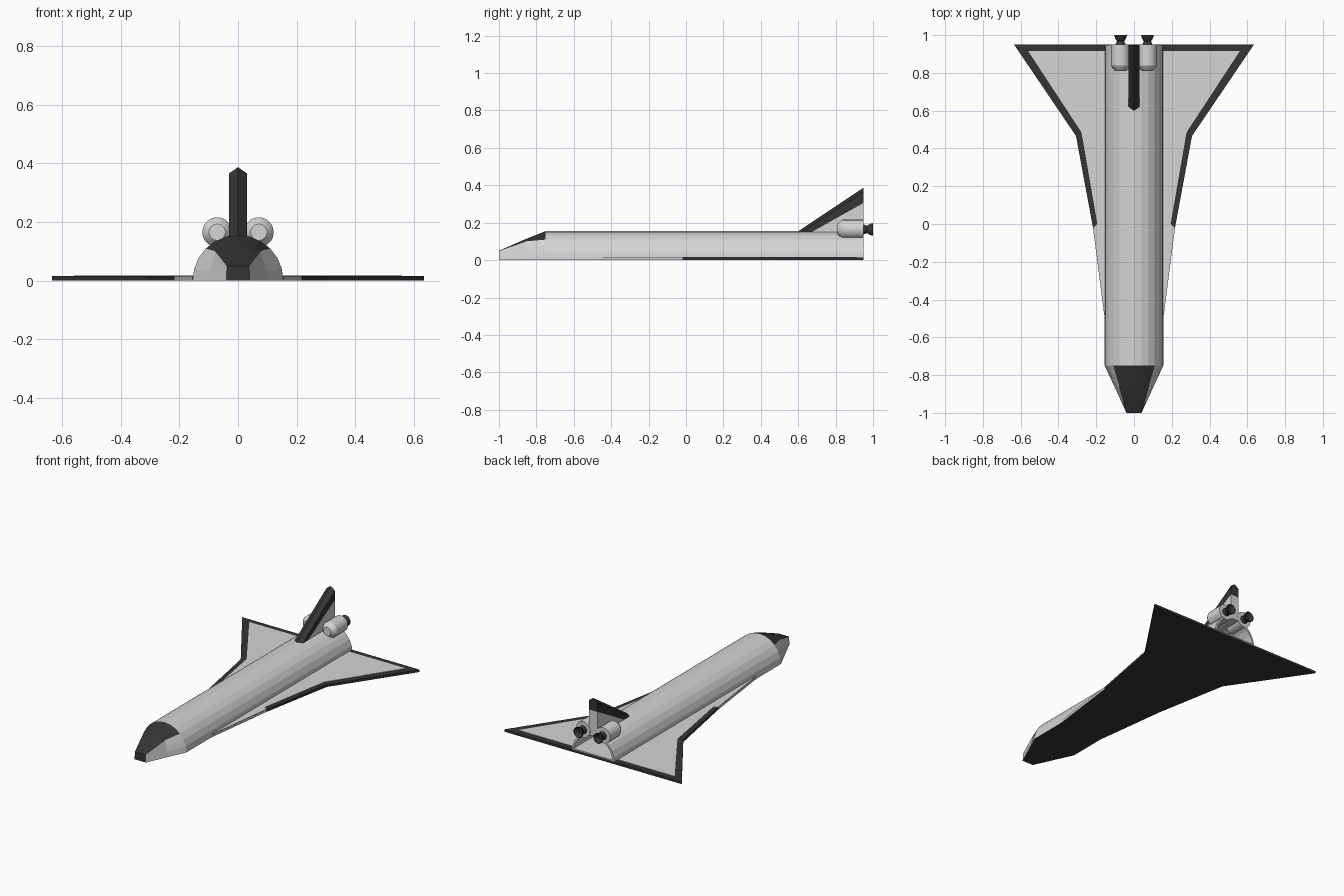
import bpy, bmesh, math

if "Cube" in bpy.data.objects:
    bpy.data.objects.remove(bpy.data.objects["Cube"])

def material(name, v):
    m = bpy.data.materials.new(name)
    m.diffuse_color = (v, v, v, 1)
    m.use_nodes = True
    m.node_tree.nodes["Principled BSDF"].inputs["Base Color"].default_value = m.diffuse_color
    return m

LIGHT, DARK = 0, 1
MATS = [material("light_grey", 0.66), material("charcoal", 0.035)]

def finish(name, bm, smooth=False):
    bmesh.ops.recalc_face_normals(bm, faces=bm.faces[:])
    me = bpy.data.meshes.new(name)
    bm.to_mesh(me)
    bm.free()
    for m in MATS:
        me.materials.append(m)
    if smooth:
        for p in me.polygons:
            p.use_smooth = True
        me.set_sharp_from_angle(angle=math.radians(30))
    ob = bpy.data.objects.new(name, me)
    bpy.context.collection.objects.link(ob)
    return ob

def loft(bm, rings, rule):
    """Join closed rings of points; rule(ring, segment) gives the colour."""
    vs = [[bm.verts.new(p) for p in r] for r in rings]
    n = len(vs[0])
    for k in range(len(vs) - 1):
        for i in range(n):
            j = (i + 1) % n
            f = bm.faces.new((vs[k][i], vs[k][j], vs[k + 1][j], vs[k + 1][i]))
            f.material_index = rule(k, i)
    for k, r in ((-1, vs[0]), (-2, vs[-1])):
        bm.faces.new(r).material_index = rule(k, 0)

def lathe(name, cx, cz, profile, colour, n=20):
    """Turn (y, radius) pairs about an axis along y."""
    bm = bmesh.new()
    rings = [[(cx + r * math.cos(2 * math.pi * i / n), y,
               cz + r * math.sin(2 * math.pi * i / n)) for i in range(n)]
             for y, r in profile]
    loft(bm, rings, lambda k, i: colour)
    return finish(name, bm, True)

# fuselage: half-round hull, hollow at the rear, tapering to a blunt nose
SEG = 12

def dome(y, r, base=0.0):
    return [(r * math.cos(math.pi * i / SEG), y,
             max(base, r * math.sin(math.pi * i / SEG))) for i in range(SEG + 1)]

def nose_ring(y, foot, x, z, crown):
    pts = []
    for i in range(SEG + 1):
        if i <= 3:
            t = i / 3
            pts.append((foot + (x - foot) * t, y, z * t))
        elif i < 9:
            u = 1 - (i - 3) / 3
            pts.append((x * u, y, z + (crown - z) * (1 - u * u)))
        else:
            t = (SEG - i) / 3
            pts.append((-foot - (x - foot) * t, y, z * t))
    return pts

def hull_colour(k, i):
    if k == -1:
        return DARK                       # nose tip
    if k in (0, 1, 2) and i == SEG:
        return DARK                       # belly
    if k in (0, 1) and 3 <= i < 9:
        return DARK                       # canopy
    return LIGHT

bm = bmesh.new()
loft(bm, [nose_ring(-1, 0.04, 0.0375, 0.05, 0.05),
          nose_ring(-0.86, 0.104, 0.077, 0.10, 0.111),
          dome(-0.75, 0.155), dome(0.948, 0.155),
          dome(0.948, 0.142, 0.022), dome(-0.7, 0.142, 0.022)], hull_colour)
finish("fuselage", bm)

# wing: dark slab with a light panel on top
def slab(name, half, z0, z1, rule):
    pts = half + [(-x, y) for x, y in reversed(half)]
    bm = bmesh.new()
    loft(bm, [[(x, y, z) for x, y in pts] for z in (z0, z1)], rule)
    return finish(name, bm)

n_half = 4
slab("delta_wing", [(0.155, -0.5), (0.217, -0.02), (0.307, 0.466), (0.635, 0.95)],
     0.0, 0.015,
     lambda k, i: LIGHT if k == 0 and i in (0, 2 * n_half - 2, 2 * n_half - 1) else DARK)
slab("wing_top_panel", [(0.154, -0.5), (0.216, -0.02), (0.194, 0.0),
                        (0.278, 0.485), (0.56, 0.915)],
     0.014, 0.0175, lambda k, i: LIGHT)

# tail fin: V-shaped leading edge, dark band, light lower side
bm = bmesh.new()
W = 0.03
r0, r1 = bm.verts.new((0, 0.6, 0.155)), bm.verts.new((0, 0.948, 0.387))
sides = []
for s in (1, -1):
    e0, e1, b0, b1, c = [bm.verts.new((s * W, y, z)) for y, z in
                         ((0.61, 0.143), (0.948, 0.366), (0.66, 0.143),
                          (0.948, 0.305), (0.948, 0.143))]
    sides.append((e0, e1, b0, b1, c))
    for f, m in (((r0, r1, e1, e0), DARK), ((e0, e1, b1, b0), DARK),
                 ((b0, b1, c), LIGHT)):
        bm.faces.new(f).material_index = m
(e0, e1, b0, b1, c), (f0, f1, g0, g1, d) = sides
for f, m in (((e1, r1, f1), DARK), ((e1, f1, g1, b1), DARK), ((b1, g1, d, c), LIGHT),
             ((c, d, g0, b0), LIGHT), ((b0, g0, f0, e0), DARK), ((e0, f0, r0), DARK)):
    bm.faces.new(f).material_index = m
finish("tail_fin", bm)

# engine pods and nozzles, one pair each side of the fin
for side, s in (("right", 1), ("left", -1)):
    lathe(side + "_engine_pod", s * 0.071, 0.165,
          [(0.81, 0.028), (0.822, 0.041), (0.838, 0.051), (0.95, 0.051)], LIGHT)
    lathe(side + "_nozzle", s * 0.071, 0.164,
          [(0.945, 0.027), (0.955, 0.025), (0.968, 0.019), (0.983, 0.029),
           (1.0, 0.034), (1.0, 0.031), (0.975, 0.016)], DARK)
